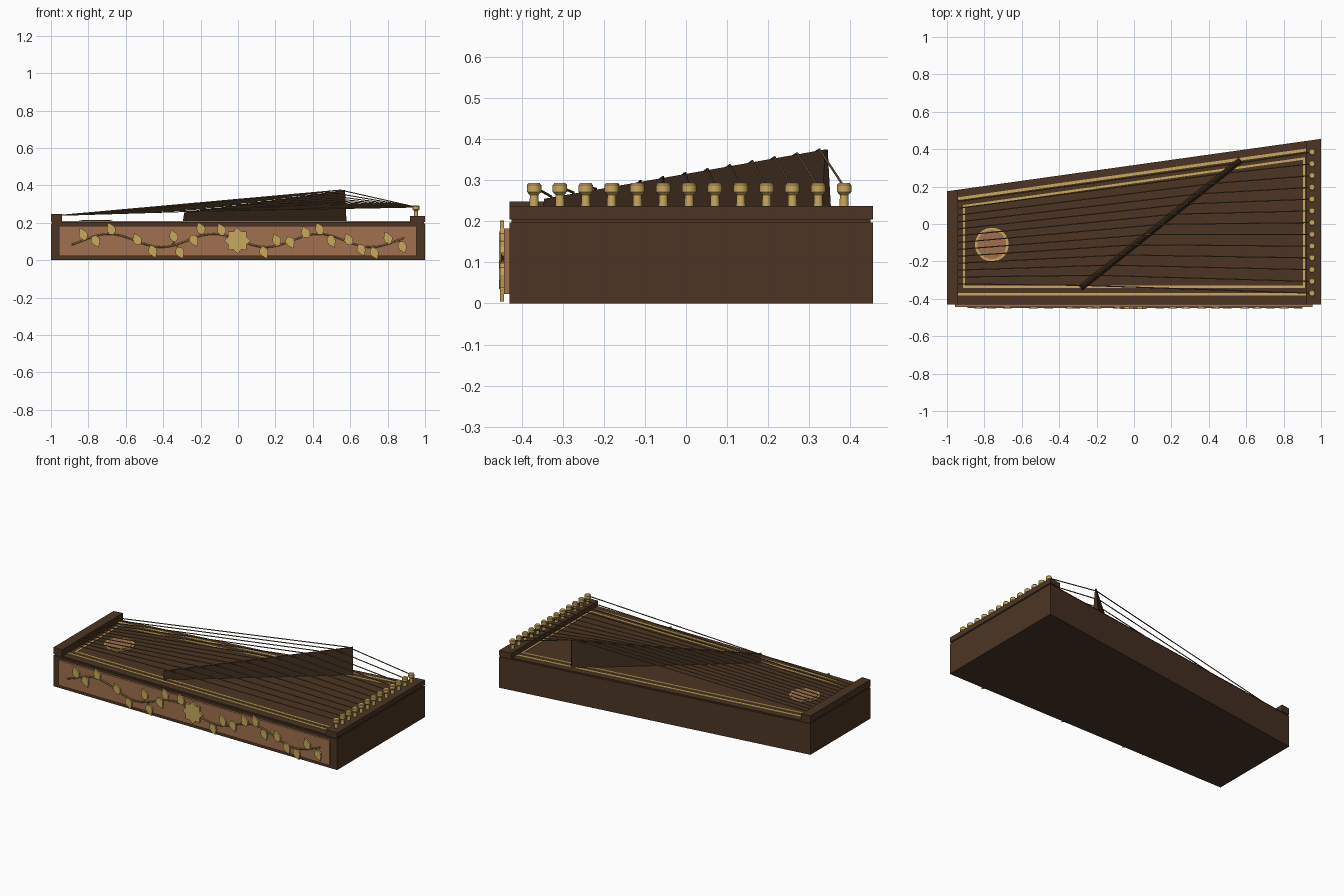
import bpy, bmesh, math
from mathutils import Vector

if "Cube" in bpy.data.objects:
    bpy.data.objects.remove(bpy.data.objects["Cube"])


def material(name, r, g, b):
    m = bpy.data.materials.new(name)
    lin = [((c / 255 + 0.055) / 1.055) ** 2.4 for c in (r, g, b)]
    m.diffuse_color = (*lin, 1)
    m.use_nodes = True
    m.node_tree.nodes["Principled BSDF"].inputs["Base Color"].default_value = m.diffuse_color
    return m


WOOD = material("dark walnut", 76, 53, 36)
BRIDGE = material("bridge wood", 62, 43, 29)
PANEL = material("warm rosewood", 160, 112, 78)
GOLD = material("gold", 200, 168, 92)
STRING = material("bronze string", 112, 88, 60)
VINE = material("old gold vine", 140, 110, 55)


def make_object(name, bm, mat):
    bmesh.ops.recalc_face_normals(bm, faces=bm.faces[:])
    me = bpy.data.meshes.new(name)
    bm.to_mesh(me)
    bm.free()
    me.materials.append(mat)
    ob = bpy.data.objects.new(name, me)
    bpy.context.collection.objects.link(ob)
    return ob


def add_prism(bm, outline, direction):
    """Extrude a closed 3D outline along a direction."""
    face = bm.faces.new([bm.verts.new(p) for p in outline])
    ext = bmesh.ops.extrude_face_region(bm, geom=[face])["geom"]
    bmesh.ops.translate(bm, vec=Vector(direction),
                        verts=[v for v in ext if isinstance(v, bmesh.types.BMVert)])


def prism(name, outline, direction, mat):
    bm = bmesh.new()
    add_prism(bm, outline, direction)
    return make_object(name, bm, mat)


def back(x):
    """Slanted rear edge of the instrument."""
    return 0.315 + 0.14 * x


def slab(name, x0, x1, z0, z1, mat, inset=0.0):
    f = -0.43 + inset
    pts = [(x0, f, z0), (x1, f, z0), (x1, back(x1) - inset, z0), (x0, back(x0) - inset, z0)]
    return prism(name, pts, (0, 0, z1 - z0), mat)


def wire(name, paths, radius, mat, res=1):
    cu = bpy.data.curves.new(name, "CURVE")
    cu.dimensions = "3D"
    cu.bevel_depth = radius
    cu.bevel_resolution = res
    cu.use_fill_caps = True
    for path in paths:
        sp = cu.splines.new("POLY")
        sp.points.add(len(path) - 1)
        for p, co in zip(sp.points, path):
            p.co = (*co, 1)
    cu.materials.append(mat)
    ob = bpy.data.objects.new(name, cu)
    bpy.context.collection.objects.link(ob)
    return ob


# Sound box, soundboard and end blocks
slab("sound_box", -1, 1, 0, 0.197, WOOD)
slab("soundboard", -0.995, 0.995, 0.197, 0.205, WOOD, 0.005)
slab("left_string_block", -1, -0.94, 0.205, 0.248, WOOD)
slab("right_pin_block", 0.92, 1, 0.205, 0.237, WOOD)

# Gold inlay lines on the soundboard
bm = bmesh.new()


def inlay(x0, y0, x1, y1, w=0.012):
    a, b = Vector((x0, y0, 0.2045)), Vector((x1, y1, 0.2045))
    n = (b - a).cross(Vector((0, 0, 1))).normalized() * w / 2
    add_prism(bm, [a - n, b - n, b + n, a + n], (0, 0, 0.004))


inlay(-0.94, -0.375, 0.92, -0.375)
inlay(-0.94, back(-0.94) - 0.048, 0.92, back(0.92) - 0.048, 0.015)
inlay(-0.91, -0.336, 0.91, -0.336)
inlay(-0.91, back(-0.91) - 0.092, 0.91, back(0.91) - 0.092)
for x in (-0.909, 0.909):
    inlay(x, -0.342, x, back(x) - 0.087)
make_object("gold_inlay", bm, GOLD)


# Sound rose: gold ring with a rosewood disc
def circle(r, z, n=40):
    return [(-0.76 + r * math.cos(i * math.tau / n), -0.11 + r * math.sin(i * math.tau / n), z)
            for i in range(n)]


prism("rose_ring", circle(0.09, 0.204), (0, 0, 0.008), GOLD)
prism("rose_disc", circle(0.077, 0.206), (0, 0, 0.009), PANEL)

# Diagonal bridge: tapered section, rising toward the rear
b0, b1 = Vector((-0.285, -0.342, 0)), Vector((0.57, 0.342, 0))
side = (b1 - b0).cross(Vector((0, 0, 1))).normalized()
Z0, Z1 = 0.255, 0.375
bm = bmesh.new()
ends = []
for p, top in ((b0, Z0), (b1, Z1)):
    ends.append([bm.verts.new(p + side * s + Vector((0, 0, z)))
                 for s, z in ((-0.016, 0.205), (0.016, 0.205), (0.004, top), (-0.004, top))])
bm.faces.new(ends[0])
bm.faces.new(ends[1])
for i in range(4):
    j = (i + 1) % 4
    bm.faces.new([ends[0][i], ends[0][j], ends[1][j], ends[1][i]])
make_object("bridge", bm, BRIDGE)

# Tuning pins (lathed profile) and the strings over the bridge
N = 13
profile = [(0.0, 0.236), (0.0115, 0.236), (0.0105, 0.264), (0.018, 0.272),
           (0.018, 0.288), (0.014, 0.293), (0.0, 0.293)]
pins = bmesh.new()
strings = []
for i in range(N):
    t = i / (N - 1)
    px, py = 0.952, -0.37 + 0.755 * t
    rings = []
    for r, z in profile[1:-1]:
        rings.append([pins.verts.new((px + r * math.cos(a * math.tau / 14),
                                      py + r * math.sin(a * math.tau / 14), z)) for a in range(14)])
    for lo, hi in zip(rings, rings[1:]):
        for a in range(14):
            c = (a + 1) % 14
            pins.faces.new([lo[a], lo[c], hi[c], hi[a]])
    pins.faces.new(rings[0])
    pins.faces.new(rings[-1])
    u = 0.02 + 0.955 * t
    over = b0.lerp(b1, u)
    over.z = Z0 + (Z1 - Z0) * u + 0.003
    strings.append([(-0.95, -0.32 + 0.44 * t, 0.24), tuple(over), (px, py, 0.284)])
pin_ob = make_object("tuning_pins", pins, GOLD)
bpy.context.view_layer.objects.active = pin_ob
pin_ob.select_set(True)
bpy.ops.object.shade_smooth_by_angle(angle=math.radians(35))
wire("strings", strings, 0.003, STRING)

# Rosewood front panel
prism("front_panel", [(-0.957, -0.429, 0.023), (0.955, -0.429, 0.023),
                      (0.955, -0.429, 0.182), (-0.957, -0.429, 0.182)], (0, -0.014, 0), PANEL)


# Winding vine with leaves on the front panel
def vine_z(x):
    return 0.105 + 0.035 * math.cos(math.tau * (x - 0.43) / 0.56)


wire("vine", [[(-0.89 + 0.02 * i, -0.445, vine_z(-0.89 + 0.02 * i)) for i in range(90)]],
     0.005, VINE)

leaf_spots = [(-0.86, 0.13), (-0.83, 0.14), (-0.76, 0.10), (-0.68, 0.168), (-0.54, 0.112),
              (-0.455, 0.045), (-0.345, 0.13), (-0.31, 0.04), (-0.235, 0.105), (-0.20, 0.17),
              (-0.09, 0.165), (0.14, 0.04), (0.205, 0.11), (0.28, 0.095), (0.36, 0.15),
              (0.435, 0.168), (0.50, 0.10), (0.59, 0.112), (0.66, 0.055), (0.73, 0.037),
              (0.80, 0.12), (0.88, 0.07)]
leaf_shape = [(-0.034, 0), (-0.024, 0.016), (-0.008, 0.024), (0.01, 0.019), (0.036, 0),
              (0.01, -0.019), (-0.008, -0.024), (-0.024, -0.016)]
bm = bmesh.new()
stems = []
for x, z in leaf_spots[1:]:
    up = 1 if z > vine_z(x) else -1
    ang = up * math.radians(115 if up > 0 else 65)
    c, s = math.cos(ang), math.sin(ang)
    add_prism(bm, [(x + u * c - v * s, -0.443, z + u * s + v * c) for u, v in leaf_shape],
              (0, -0.010, 0))
    stems.append([(x - 0.02, -0.446, vine_z(x - 0.02)), (x - 0.03 * c, -0.446, z - 0.03 * s)])
make_object("leaves", bm, GOLD)
wire("leaf_stems", stems, 0.003, VINE)

# Central eight-pointed flower
star = []
for i in range(16):
    r = 0.07 if i % 2 == 0 else 0.053
    a = i * math.tau / 16
    star.append((-0.003 + r * math.cos(a), -0.443, 0.105 + r * math.sin(a)))
prism("center_flower", star, (0, -0.012, 0), GOLD)
